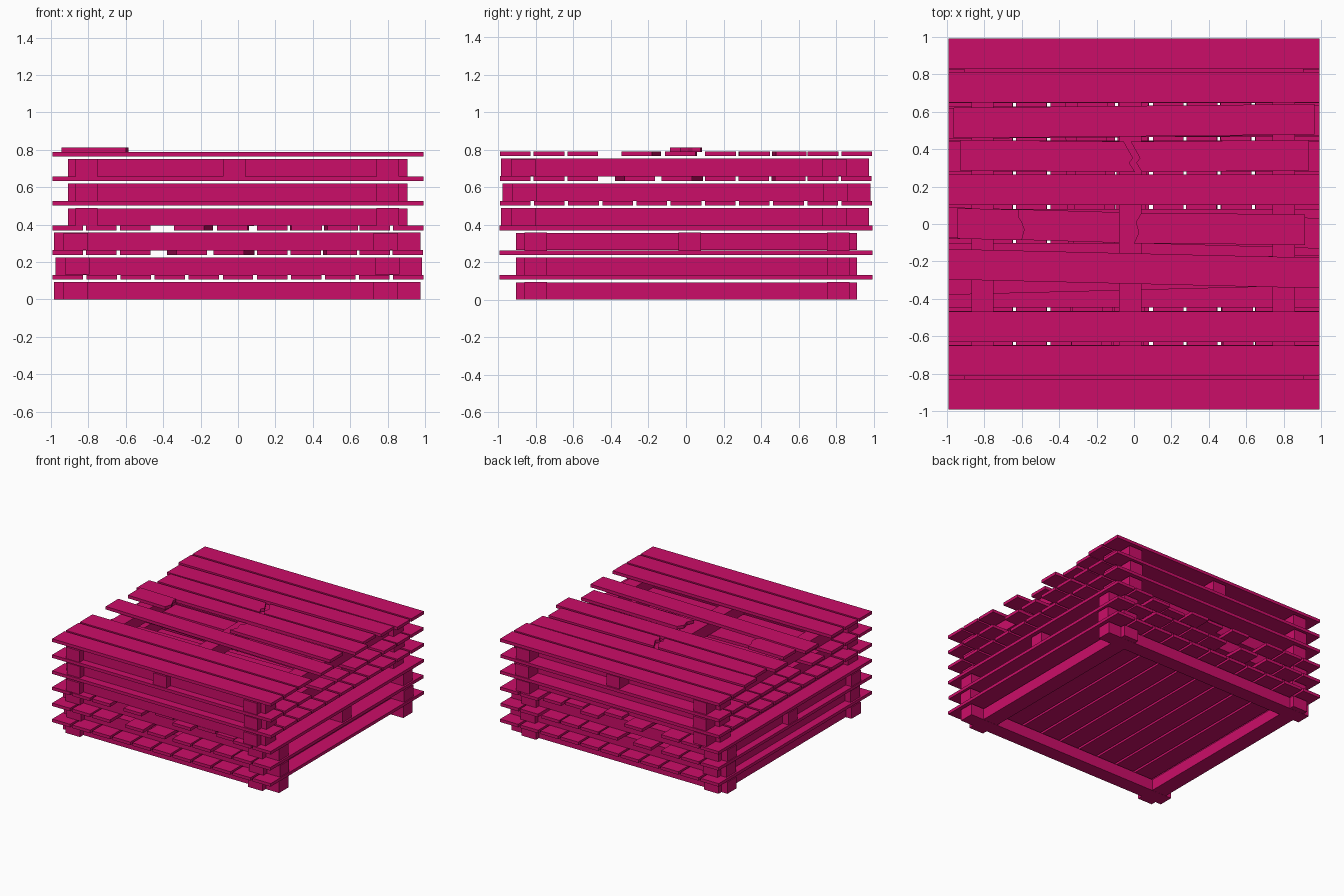
import bpy
import bmesh
from math import pi

cube = bpy.data.objects.get("Cube")
if cube:
    bpy.data.objects.remove(cube, do_unlink=True)

# Single painted colour
paint = bpy.data.materials.new("magenta paint")
paint.use_nodes = True
COLOUR = (0.60, 0.004, 0.14, 1)
paint.diffuse_color = COLOUR
paint.node_tree.nodes["Principled BSDF"].inputs["Base Color"].default_value = COLOUR

PITCH, BEAM_TOP = 0.1315, 0.094
DECK_Z, DECK_T = 0.107, 0.025
END, WIDTH = 0.993, 0.163


def prism(bm, outline, z, height):
    """Extrude a flat outline straight up."""
    face = bm.faces.new([bm.verts.new((u, v, z)) for u, v in outline])
    top = bmesh.ops.extrude_face_region(bm, geom=[face])["geom"]
    verts = [g for g in top if isinstance(g, bmesh.types.BMVert)]
    bmesh.ops.translate(bm, verts=verts, vec=(0, 0, height))


def box(bm, u0, u1, v0, v1, z, height):
    prism(bm, [(u0, v0), (u1, v0), (u1, v1), (u0, v1)], z, height)


def board(bm, far, near, u0=-END, u1=END, jag0=(), jag1=(), lift=0.0):
    """Plank whose centre line runs from far to near; jags are (du, fraction)."""
    h = WIDTH / 2
    right = [(u1 + d, near - h + WIDTH * f) for d, f in jag1] or [(u1, near - h), (u1, near + h)]
    left = [(u0 + d, far - h + WIDTH * f) for d, f in jag0] or [(u0, far - h), (u0, far + h)]
    prism(bm, left[::-1] + right, DECK_Z + lift, DECK_T)


def finish(bm, name, level, turned):
    bmesh.ops.recalc_face_normals(bm, faces=bm.faces[:])
    mesh = bpy.data.meshes.new(name)
    bm.to_mesh(mesh)
    bm.free()
    mesh.materials.append(paint)
    ob = bpy.data.objects.new(name, mesh)
    ob.location.z = level * PITCH
    ob.rotation_euler.z = -pi / 2 if turned else 0
    bpy.context.collection.objects.link(ob)


def frame(level, turned, middle, shift):
    bm = bmesh.new()
    # Long cross beams under the planks
    for u in (-0.81, 0.80) + ((-0.02,) if middle else ()):
        box(bm, u - 0.06, u + 0.06, -0.985 + shift, 0.975 + shift, 0, BEAM_TOP)
    # Short beams parallel to the planks
    for v in (-0.867, 0.79):
        box(bm, -0.91, 0.905, v - 0.066 + shift, v + 0.066 + shift, 0.001, BEAM_TOP - 0.002)
    finish(bm, f"frame_{level + 1}", level, turned)


CRACK = [(0.03, 0), (0.0, 0.3), (0.02, 0.45), (-0.03, 1)]


def whole_deck(bm):
    for i in range(-5, 6):
        board(bm, i * 0.182, i * 0.182)


def loose_deck(bm):
    for v in (-0.91, -0.73, -0.55, 0.183, 0.362, 0.73, 0.907):
        board(bm, v, v)
    board(bm, -0.297, -0.247)
    board(bm, 0.008, -0.05)
    board(bm, 0.537, 0.555)


def broken_deck(bm):
    for v in (-0.91, -0.73, -0.55, 0.184, 0.73, 0.91):
        board(bm, v, v)
    # Skewed planks
    board(bm, -0.215, -0.262)
    board(bm, 0.54, 0.56, -0.965, 0.965)
    # Plank snapped in the middle
    board(bm, 0.367, 0.36, -0.93, -0.025, jag1=CRACK)
    board(bm, 0.36, 0.367, 0.012, 0.935, jag0=CRACK)
    # Plank with its centre missing, one end resting on top
    board(bm, 0.003, -0.005, -0.945, -0.60,
          jag1=[(0, 0), (0.015, 0.35), (0.0, 0.6), (-0.015, 0.75), (-0.015, 1)], lift=DECK_T - 0.003)
    board(bm, -0.022, -0.03, 0.01, 0.915,
          jag0=[(-0.01, 0), (0.015, 0.35), (0.0, 0.7), (0.03, 1)])


# Six stacked pallets: the lower three are turned a quarter
DECKS = (whole_deck, loose_deck, broken_deck)
for level in range(6):
    turned, kind = level < 3, level % 3
    frame(level, turned, kind == 2, 0.008 if kind == 1 else 0)
    deck = bmesh.new()
    DECKS[kind](deck)
    finish(deck, f"deck_planks_{level + 1}", level, turned)
